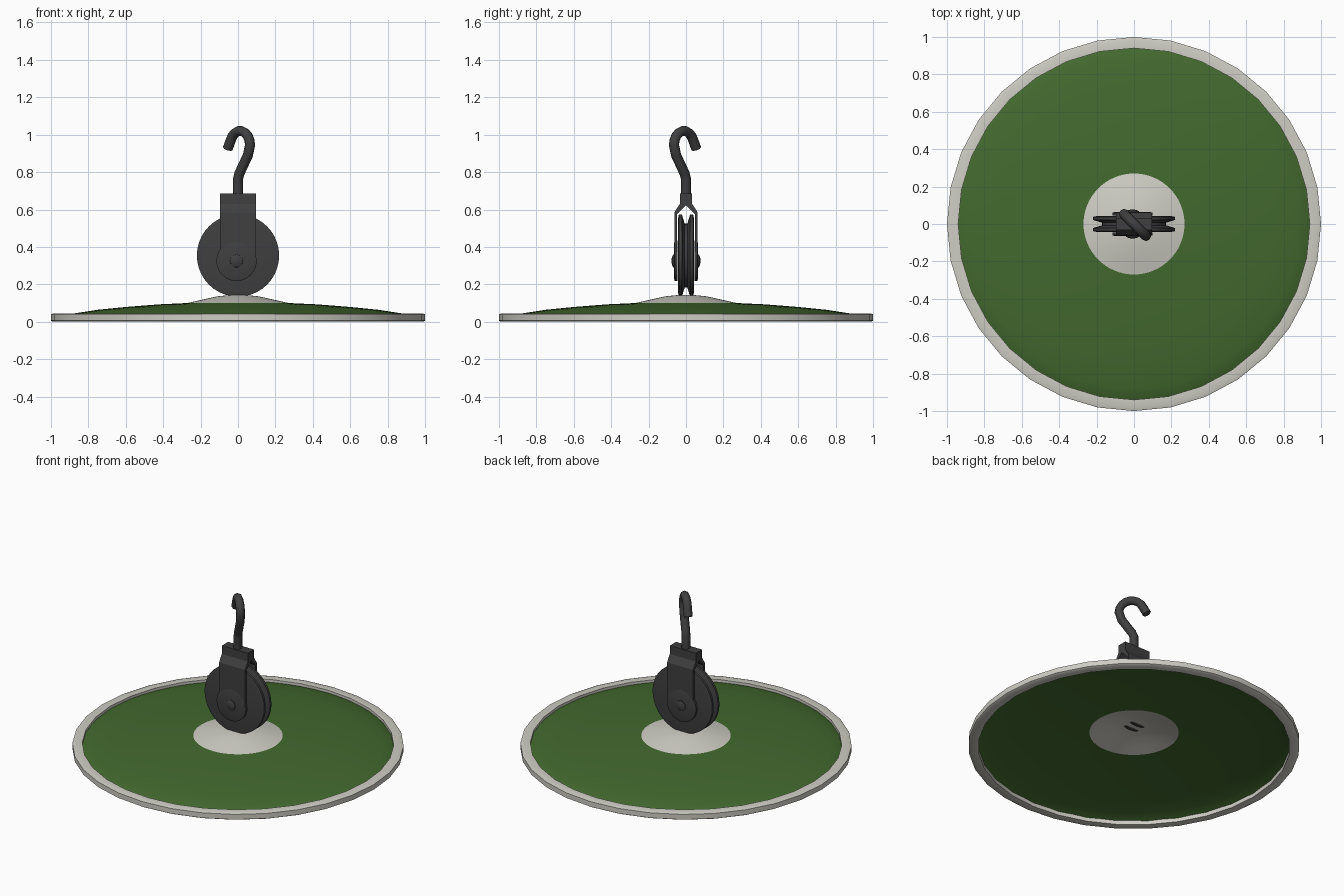
import bpy, bmesh, math
from mathutils import Vector, Matrix

if "Cube" in bpy.data.objects:
    bpy.data.objects.remove(bpy.data.objects["Cube"])


def material(name, rgb):
    m = bpy.data.materials.new(name)
    m.diffuse_color = (*rgb, 1)
    m.use_nodes = True
    m.node_tree.nodes["Principled BSDF"].inputs["Base Color"].default_value = m.diffuse_color
    return m


GREEN = material("enamel green", (0.056, 0.142, 0.028))
WHITE = material("off white", (0.62, 0.61, 0.55))
IRON = material("dark iron", (0.05, 0.05, 0.05))


def finish(name, bm, mat, angle=35, recalc=True):
    bmesh.ops.remove_doubles(bm, verts=bm.verts, dist=1e-5)
    if recalc:
        bmesh.ops.recalc_face_normals(bm, faces=bm.faces)
    me = bpy.data.meshes.new(name)
    bm.to_mesh(me)
    bm.free()
    me.materials.append(mat)
    ob = bpy.data.objects.new(name, me)
    bpy.context.collection.objects.link(ob)
    bpy.ops.object.select_all(action='DESELECT')
    ob.select_set(True)
    bpy.context.view_layer.objects.active = ob
    bpy.ops.object.shade_smooth_by_angle(angle=math.radians(angle))
    return ob


def lathe(name, profile, mat, n=32, closed=False, matrix=None, angle=35, up=False):
    """Turn a (radius, height) profile around z, then place it with matrix."""
    bm = bmesh.new()
    rings = [[bm.verts.new((r * math.cos(2 * math.pi * i / n),
                            r * math.sin(2 * math.pi * i / n), z))
              for i in range(n)] for r, z in profile]
    pairs = list(zip(rings, rings[1:] + rings[:1])) if closed else list(zip(rings, rings[1:]))
    for a, b in pairs:
        for i in range(n):
            j = (i + 1) % n
            bm.faces.new((a[i], a[j], b[j], b[i]))
    if matrix:
        bm.transform(matrix)
    bmesh.ops.dissolve_degenerate(bm, dist=1e-6, edges=bm.edges)
    return finish(name, bm, mat, angle, recalc=not up)


# Plate: rim ring, green dish and raised white centre
lathe("plate_rim", [(0.94, 0), (0.99, 0), (1, 0.006), (1, 0.04), (0.985, 0.045), (0.94, 0.044)],
      WHITE, closed=True, angle=50)
lathe("green_dish", [(0.955, 0.018), (0.93, 0.03), (0.88, 0.044), (0.75, 0.064), (0.6, 0.079),
                     (0.42, 0.093), (0.27, 0.1)], GREEN, n=64, up=True)
lathe("dish_centre", [(0.27, 0.1), (0.2, 0.116), (0.11, 0.136), (0.05, 0.142), (0, 0.142)],
      WHITE, n=64, up=True)

# Pulley wheel with rope groove, axis along y
wheel_at = Matrix.Translation((0, 0, 0.354)) @ Matrix.Rotation(math.pi / 2, 4, 'X')
half = [(0, 0.042), (0.2, 0.042), (0.22, 0.038), (0.22, 0.022), (0.17, 0.007)]
lathe("pulley_wheel", half + [(r, -y) for r, y in reversed(half)], IRON, n=40, matrix=wheel_at)

# Bracket: forked strap over the wheel, extruded along x
side = [(0.033, 0.685), (0.033, 0.63), (0.062, 0.585), (0.062, 0.32), (0.048, 0.32), (0.048, 0.575)]
outline = side + [(0, 0.622)] + [(-y, z) for y, z in reversed(side)]
bm = bmesh.new()
face = bm.faces.new([bm.verts.new((-0.096, y, z)) for y, z in outline])
ext = bmesh.ops.extrude_face_region(bm, geom=[face])
bmesh.ops.translate(bm, verts=[v for v in ext["geom"] if isinstance(v, bmesh.types.BMVert)],
                    vec=(0.192, 0, 0))
finish("bracket", bm, IRON, 20)

# Round strap ends with axle bolts, one each side
for label, turn in (("front", math.pi / 2), ("back", -math.pi / 2)):
    at = Matrix.Translation((-0.008, 0, 0.325)) @ Matrix.Rotation(turn, 4, 'X')
    lathe(label + "_strap_end", [(0, 0.046), (0.108, 0.046), (0.108, 0.06), (0.095, 0.064), (0, 0.066)],
          IRON, n=24, matrix=at)
    lathe(label + "_axle_bolt", [(0.036, 0.06), (0.034, 0.069), (0.018, 0.076), (0, 0.077)],
          IRON, n=12, matrix=at)

# Hook: round bar swept along a path in the diagonal plane (+x, -y)
arc = [(0.016 + 0.075 * math.cos(math.radians(a)), 0.945 + 0.075 * math.sin(math.radians(a)))
       for a in range(0, 161, 20)]
path = [(0, 0.66), (0, 0.765), (0.012, 0.795), (0.075, 0.89)] + arc + [(-0.078, 0.925)]
diag = Vector((1, -1, 0)).normalized()
normal = Vector((1, 1, 0)).normalized()
pts = [diag * d + Vector((0, 0, z)) for d, z in path]
bm = bmesh.new()
rings = []
for k, p in enumerate(pts):
    t = (pts[min(k + 1, len(pts) - 1)] - pts[max(k - 1, 0)]).normalized()
    u = t.cross(normal)
    rings.append([bm.verts.new(p + 0.027 * (u * math.cos(a) + normal * math.sin(a)))
                  for a in (2 * math.pi * i / 8 for i in range(8))])
for a, b in zip(rings, rings[1:]):
    for i in range(8):
        bm.faces.new((a[i], a[(i + 1) % 8], b[(i + 1) % 8], b[i]))
bm.faces.new(rings[0])
bm.faces.new(rings[-1])
finish("hook", bm, IRON, 50)
